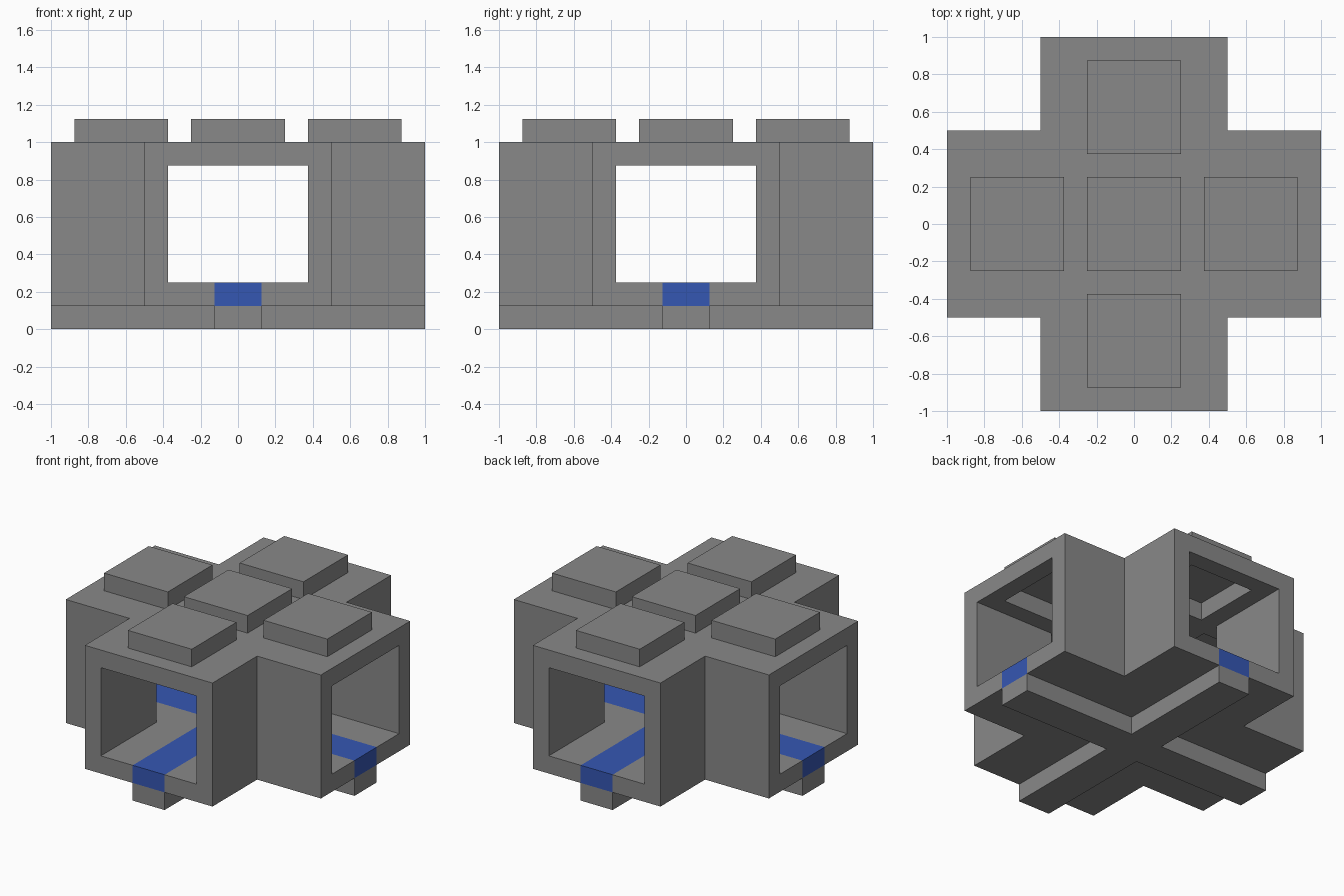
import bpy
import bmesh
from mathutils import Vector

cube = bpy.data.objects.get("Cube")
if cube:
    bpy.data.objects.remove(cube, do_unlink=True)


def material(name, rgb):
    mat = bpy.data.materials.new(name)
    mat.use_nodes = True
    mat.diffuse_color = (*rgb, 1)
    mat.node_tree.nodes["Principled BSDF"].inputs["Base Color"].default_value = (*rgb, 1)
    return mat


grey = material("grey", (0.25, 0.25, 0.25))
blue = material("blue", (0.036, 0.095, 0.45))


def prism(name, outline, z0, z1):
    """Extrude a flat outline from z0 up to z1."""
    bm = bmesh.new()
    face = bm.faces.new([bm.verts.new((x, y, z0)) for x, y in outline])
    ext = bmesh.ops.extrude_face_region(bm, geom=[face])
    top = [v for v in ext["geom"] if isinstance(v, bmesh.types.BMVert)]
    bmesh.ops.translate(bm, verts=top, vec=(0, 0, z1 - z0))
    bmesh.ops.recalc_face_normals(bm, faces=bm.faces)
    mesh = bpy.data.meshes.new(name)
    bm.to_mesh(mesh)
    bm.free()
    mesh.materials.append(grey)
    obj = bpy.data.objects.new(name, mesh)
    bpy.context.collection.objects.link(obj)
    return obj


def plus(w, r):
    """Outline of a plus sign with half-width w and reach r."""
    corner = [(r, -w), (r, w), (w, w)]
    points = []
    for _ in range(4):
        points += corner
        corner = [(-y, x) for x, y in corner]
    return points


def square(cx, cy, h):
    return [(cx - h, cy - h), (cx + h, cy - h), (cx + h, cy + h), (cx - h, cy + h)]


# Hollow crossing body, with the tunnels and stud hollows cut out
body = prism("body", plus(0.5, 1), 0.125, 1)
cutters = [prism("tunnel_cutter", plus(0.375, 1.1), 0.25, 0.875)]

# Studs on the roof, each over a hollow of the same size
spots = {"centre": (0, 0), "left": (0.625, 0), "right": (-0.625, 0),
         "front": (0, -0.625), "back": (0, 0.625)}
for side, (x, y) in spots.items():
    prism(side + "_stud", square(x, y, 0.25), 1, 1.125)
    cutters.append(prism(side + "_hollow_cutter", square(x, y, 0.25), 0.8, 1.1))

for cutter in cutters:
    mod = body.modifiers.new(cutter.name, "BOOLEAN")
    mod.operation = "DIFFERENCE"
    mod.solver = "EXACT"
    mod.object = cutter
bpy.context.view_layer.update()
graph = bpy.context.evaluated_depsgraph_get()
mesh = bpy.data.meshes.new_from_object(body.evaluated_get(graph))
body.modifiers.clear()
body.data = mesh
for cutter in cutters:
    bpy.data.objects.remove(cutter, do_unlink=True)
mesh.materials.clear()
mesh.materials.append(grey)
mesh.materials.append(blue)

# Blue cross painted along the tunnel floors and down their end faces
bm = bmesh.new()
bm.from_mesh(mesh)
cuts = [((0, 0, 0.25), (0, 0, 1))]
for s in (-0.125, 0.125):
    cuts += [((s, 0, 0), (1, 0, 0)), ((0, s, 0), (0, 1, 0))]
for co, normal in cuts:
    bmesh.ops.bisect_plane(bm, geom=bm.verts[:] + bm.edges[:] + bm.faces[:],
                           dist=1e-5, plane_co=Vector(co), plane_no=Vector(normal))
for f in bm.faces:
    c = f.calc_center_median()
    on_strip = min(abs(c.x), abs(c.y)) < 0.12 and 0.13 < c.z < 0.26
    f.material_index = 1 if on_strip else 0
    f.smooth = False
bm.to_mesh(mesh)
bm.free()

# Crossed beams below the body
prism("base_beams", plus(0.125, 1), 0, 0.125)
